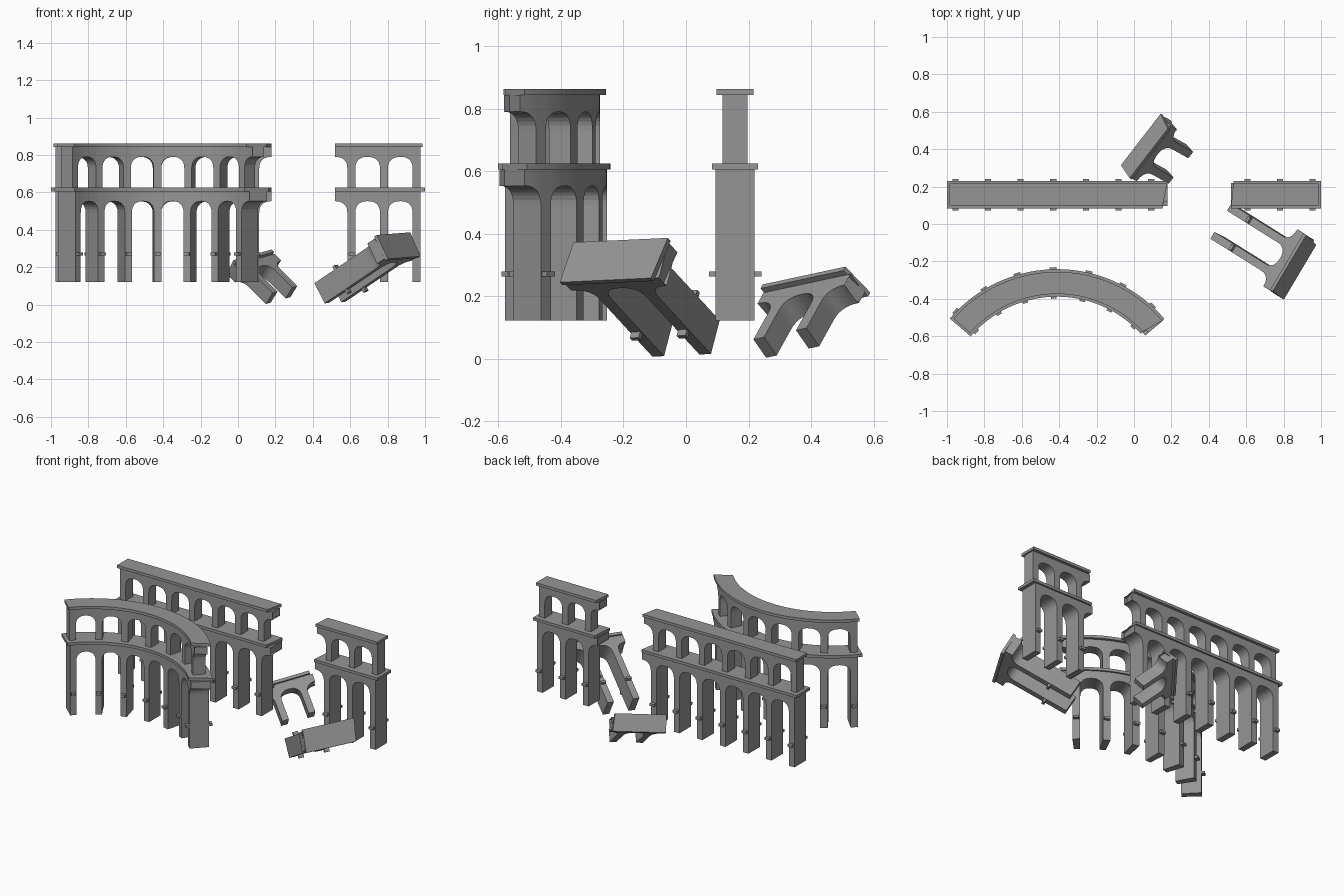
import bpy
import bmesh
import math
from mathutils import Matrix, Vector

old = bpy.data.objects.get("Cube")
if old:
    bpy.data.objects.remove(old, do_unlink=True)

stone = bpy.data.materials.new("grey stone")
stone.use_nodes = True
GREY = (0.30, 0.30, 0.30, 1)
stone.diffuse_color = GREY
stone.node_tree.nodes["Principled BSDF"].inputs["Base Color"].default_value = GREY

BAY = 0.1745            # pier spacing
HALF = 0.0215           # half pier width
SPAN = BAY / 2 - HALF   # half arch opening
RISE = 0.062
CHIP = 0.025            # how far a broken end is chipped at one corner
STEPS = 7

# floor, arch crown, body top, cornice top, body depth, cornice depth, cornice lip
LOWER = (0.122, 0.553, 0.606, 0.625, 0.124, 0.147, 0.023)
UPPER = (0.610, 0.79, 0.843, 0.862, 0.080, 0.118, 0.010)


def finish(name, bm, place):
    """Map the local mesh into the scene and make an object of it."""
    bmesh.ops.remove_doubles(bm, verts=bm.verts, dist=1e-5)
    for v in bm.verts:
        v.co = place(v.co)
    bmesh.ops.recalc_face_normals(bm, faces=bm.faces)
    mesh = bpy.data.meshes.new(name)
    bm.to_mesh(mesh)
    bm.free()
    mesh.materials.append(stone)
    bpy.context.collection.objects.link(bpy.data.objects.new(name, mesh))


def strip(name, outline, top, depth, place, chips):
    """Solid between a bottom outline of (x, z) points and a level top."""
    bm = bmesh.new()
    d = depth / 2
    first, last = outline[0][0], outline[-1][0]

    def face(*pts):
        out = []
        for x, y, z in pts:
            if y < 0 and chips[1] and x == last:
                x -= CHIP
            if y > 0 and chips[0] and x == first:
                x += CHIP / 2
            out.append(bm.verts.new((x, y, z)))
        bm.faces.new(out)

    for (xa, za), (xb, zb) in zip(outline, outline[1:]):
        face((xa, -d, za), (xb, -d, zb), (xb, d, zb), (xa, d, za))
        if xb - xa > 1e-6:
            face((xa, -d, top), (xb, -d, top), (xb, d, top), (xa, d, top))
            for y in (-d, d):
                face((xa, y, za), (xb, y, zb), (xb, y, top), (xa, y, top))
    for x, z in (outline[0], outline[-1]):
        face((x, -d, z), (x, d, z), (x, d, top), (x, -d, top))
    finish(name, bm, place)


def quarter_arch(x, side, crown):
    """Points from the springing beside a pier up to the crown."""
    pts = []
    for i in range(STEPS + 1):
        a = math.pi / 2 * i / STEPS
        u = 1 - math.cos(a) ** 0.85
        v = math.sin(a) ** 0.85
        pts.append((x + side * (HALF + SPAN * u), crown - RISE * (1 - v)))
    return pts


def tier(name, size, piers, ends, broken, place):
    """One arcade storey: piers, arches and the cornice on top."""
    floor, crown, top, lid, depth, wide, lip = size
    pts = []
    for i, x in enumerate(piers):
        if i > 0 or broken[0]:
            pts += quarter_arch(x, -1, crown)[::-1]
        pts += [(x - HALF, floor), (x + HALF, floor)]
        if i < len(piers) - 1 or broken[1]:
            pts += quarter_arch(x, 1, crown)
    if broken[0]:
        pts.insert(0, (min(ends[0], pts[0][0] - 0.001), crown))
    if broken[1]:
        pts.append((max(ends[1], pts[-1][0] + 0.001), crown))
    strip(name + " arcade", pts, top, depth, place, broken)
    # cornice slab with a lip over any finished end
    a = ends[0] - (0 if broken[0] else lip)
    b = ends[1] + (0 if broken[1] else lip)
    n = max(2, round((b - a) / 0.03))
    slab = [(a + (b - a) * i / n, top) for i in range(n + 1)]
    strip(name + " cornice", slab, lid, wide, place, broken)


def blocks(name, piers, place):
    """Small stone blocks that stick out of the front and back of each pier."""
    bm = bmesh.new()
    for x in piers:
        for side in (-1, 1):
            m = Matrix.Translation((x, side * 0.071, 0.271)) @ Matrix.Diagonal((0.033, 0.026, 0.017, 1))
            bmesh.ops.create_cube(bm, size=1, matrix=m)
    finish(name, bm, place)


def arcade(name, piers, ends, broken, place):
    tier(name + " lower", LOWER, piers, ends, broken, place)
    tier(name + " upper", UPPER, piers, ends, broken, place)
    blocks(name + " pier blocks", piers, place)


def straight(p):
    return Vector((p.x, p.y + 0.157, p.z))


def curved(p):
    a = (p.x + 0.412) / 0.68
    r = 0.68 + p.y
    return Vector((-0.412 + r * math.sin(a), -0.995 + r * math.cos(a), p.z))


def fallen(along, up, centre, middle):
    """Placement that lays a fragment down along the given axes."""
    x = Vector(along).normalized()
    z = Vector(up)
    z = (z - x * z.dot(x)).normalized()
    y = z.cross(x)
    return lambda p: Vector(centre) + x * p.x + y * p.y + z * (p.z - middle)


# Standing arcades
long_piers = [-0.955 + BAY * i for i in range(7)]
long_ends = (long_piers[0] - HALF, 0.178)
arcade("straight", long_piers, long_ends, (False, True), straight)
arcade("curved", long_piers, long_ends, (False, True), curved)

short_piers = [0.955 - BAY * i for i in (2, 1, 0)]
arcade("short", short_piers, (0.519, short_piers[-1] + HALF), (True, False), straight)

# Fallen fragments, each one arch with two broken shoulders
pair = [-BAY / 2, BAY / 2]
pair_ends = (-0.182, 0.182)
both = (True, True)
lean = fallen((0.51, 0.86, 0.04), (0.753, -0.43, 0.5), (0.676, -0.115, 0.19), 0.373)
tier("large fragment", LOWER, pair, pair_ends, both, lean)
blocks("large fragment pier blocks", pair, lean)

lean = fallen((0.61, 0.79, 0.17), (-0.58, 0.45, 0.67), (0.146, 0.369, 0.138), 0.73)
tier("small fragment", (0.598,) + UPPER[1:], pair, pair_ends, both, lean)
